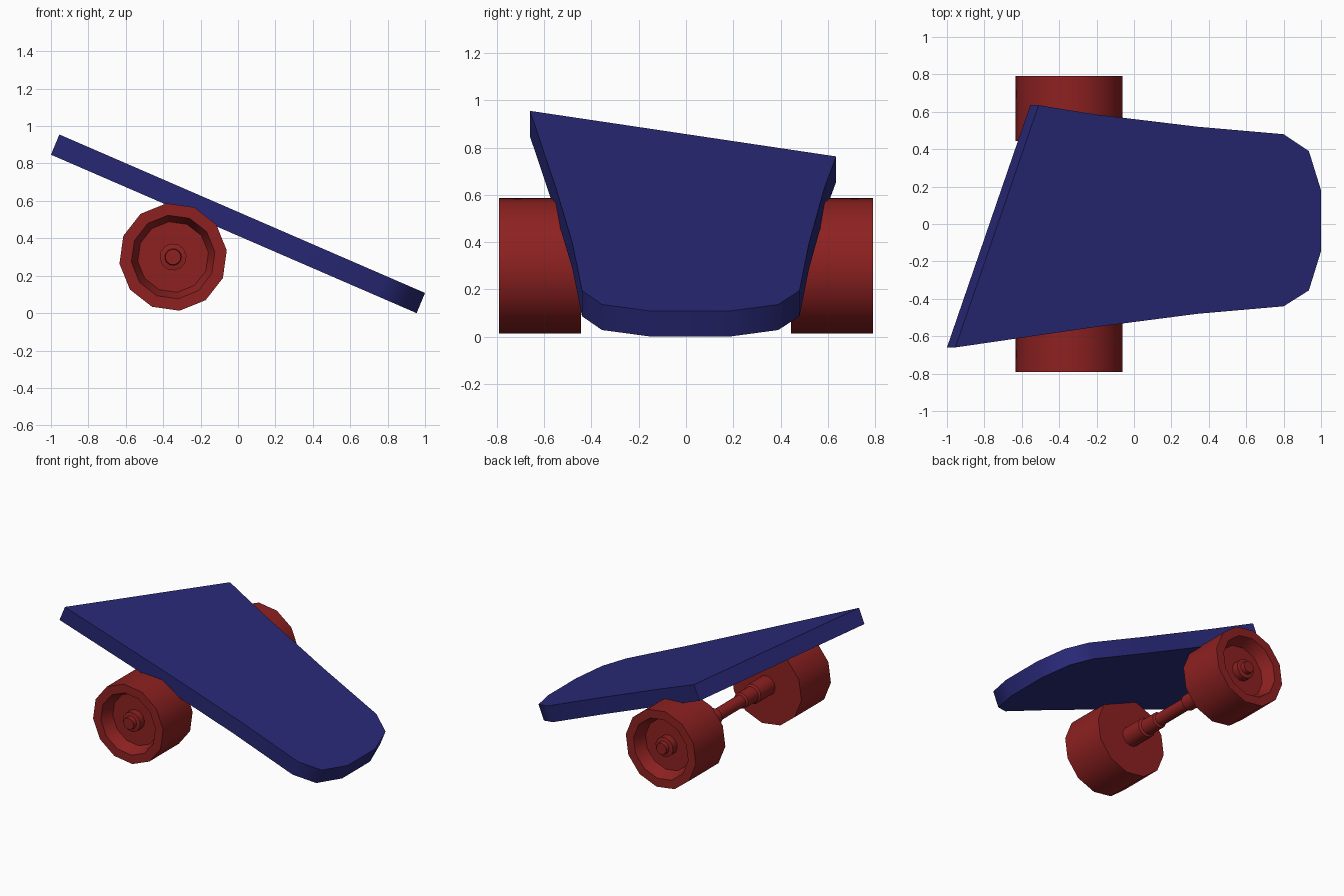
import bpy, bmesh
from math import radians, sin, cos, pi

if "Cube" in bpy.data.objects:
    bpy.data.objects.remove(bpy.data.objects["Cube"])

AXLE_X, AXLE_Z = -0.347, 0.30
SIDES, PHASE = 12, radians(7)


def material(name, rgb):
    mat = bpy.data.materials.new(name)
    mat.diffuse_color = (*rgb, 1)
    mat.use_nodes = True
    mat.node_tree.nodes["Principled BSDF"].inputs["Base Color"].default_value = mat.diffuse_color
    return mat


def finish(name, bm, mat):
    bmesh.ops.recalc_face_normals(bm, faces=bm.faces)
    mesh = bpy.data.meshes.new(name)
    bm.to_mesh(mesh)
    bm.free()
    mesh.materials.append(mat)
    ob = bpy.data.objects.new(name, mesh)
    bpy.context.collection.objects.link(ob)
    bpy.ops.object.select_all(action='DESELECT')
    ob.select_set(True)
    bpy.context.view_layer.objects.active = ob
    bpy.ops.object.shade_smooth_by_angle(angle=radians(50))
    return ob


def lathe(name, profile, mat):
    """Turn (radius, y) points around the axle line and cap both ends."""
    bm = bmesh.new()
    rings = []
    for r, y in profile:
        rings.append([bm.verts.new((AXLE_X + r * cos(PHASE + 2 * pi * i / SIDES), y,
                                    AXLE_Z + r * sin(PHASE + 2 * pi * i / SIDES)))
                      for i in range(SIDES)])
    for a, b in zip(rings, rings[1:]):
        for i in range(SIDES):
            j = (i + 1) % SIDES
            bm.faces.new((a[i], a[j], b[j], b[i]))
    bm.faces.new(rings[0])
    bm.faces.new(rings[-1])
    return finish(name, bm, mat)


blue = material("deck_blue", (0.022, 0.022, 0.19))
red = material("wheel_red", (0.27, 0.015, 0.015))

# Deck: plan outline of the upper face, laid on the slope and given thickness
outline = [(-0.955, -0.66), (-0.20, -0.55), (0.34, -0.48), (0.80, -0.44),
           (0.935, -0.355), (1.0, -0.145), (1.0, 0.18), (0.935, 0.39),
           (0.80, 0.48), (0.34, 0.52), (-0.20, 0.585), (-0.51, 0.635)]
bm = bmesh.new()
top = [bm.verts.new((x, y, 0.955 - 0.4333 * (x + 0.955))) for x, y in outline]
under = [bm.verts.new((v.co.x - 0.045, v.co.y, v.co.z - 0.108)) for v in top]
bm.faces.new(top)
bm.faces.new(under[::-1])
for i in range(len(top)):
    j = (i + 1) % len(top)
    bm.faces.new((top[i], under[i], under[j], top[j]))
finish("deck", bm, blue)

# Wheels: flat inner face, dished outer face
for name, s in (("front_wheel", -1), ("back_wheel", 1)):
    lathe(name, [(0.07, s * 0.445), (0.289, s * 0.445), (0.289, s * 0.79),
                 (0.225, s * 0.79), (0.19, s * 0.70), (0.07, s * 0.70)], red)

# Axle: stepped rod with hub nuts, symmetric about the middle
half = [(0.045, 0.14), (0.058, 0.15), (0.058, 0.27), (0.072, 0.28),
        (0.072, 0.75), (0.045, 0.755), (0.042, 0.785)]
lathe("axle", [(r, -y) for r, y in reversed(half)] + half, red)
